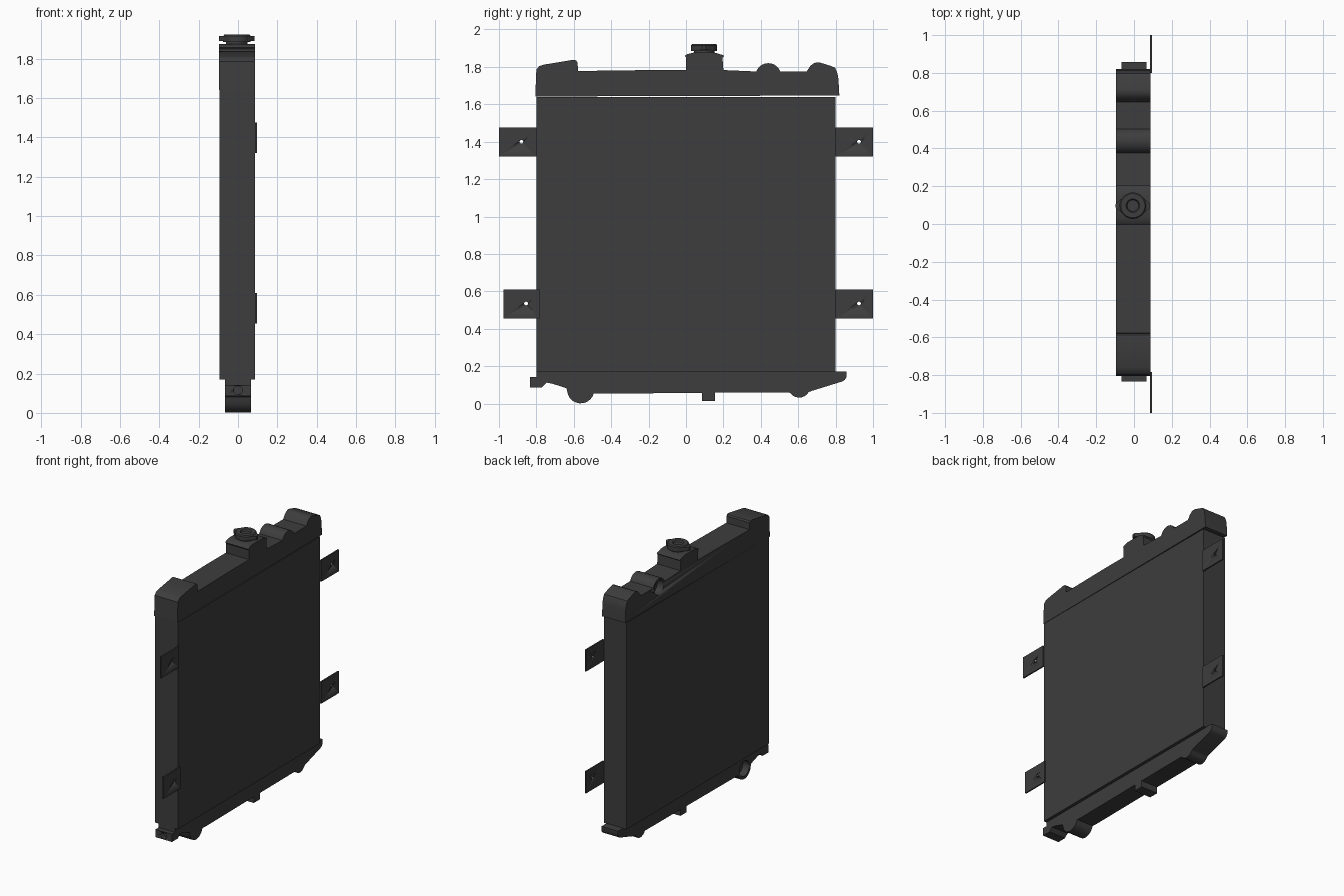
import bpy, bmesh, math
from mathutils import Matrix, Vector

if "Cube" in bpy.data.objects:
    bpy.data.objects.remove(bpy.data.objects["Cube"])

mat = bpy.data.materials.new("dark_grey_metal")
mat.diffuse_color = (0.047, 0.047, 0.047, 1)
mat.use_nodes = True
mat.node_tree.nodes["Principled BSDF"].inputs["Base Color"].default_value = mat.diffuse_color


def finish(name, bm, angle=35):
    bmesh.ops.recalc_face_normals(bm, faces=bm.faces)
    me = bpy.data.meshes.new(name)
    bm.to_mesh(me)
    bm.free()
    me.materials.append(mat)
    ob = bpy.data.objects.new(name, me)
    bpy.context.collection.objects.link(ob)
    bpy.ops.object.select_all(action='DESELECT')
    ob.select_set(True)
    bpy.context.view_layer.objects.active = ob
    bpy.ops.object.shade_smooth_by_angle(angle=math.radians(angle))
    return ob


def box(name, x0, x1, y0, y1, z0, z1):
    bm = bmesh.new()
    bmesh.ops.create_cube(bm, size=1, matrix=Matrix.Translation(((x0 + x1) / 2, (y0 + y1) / 2, (z0 + z1) / 2))
                          @ Matrix.Diagonal((x1 - x0, y1 - y0, z1 - z0, 1)))
    return finish(name, bm)


def prism(name, pts, x0, x1):
    """Extrude a (y, z) side profile across x."""
    bm = bmesh.new()
    f = bm.faces.new([bm.verts.new((x0, y, z)) for y, z in pts])
    r = bmesh.ops.extrude_face_region(bm, geom=[f])
    bmesh.ops.translate(bm, vec=(x1 - x0, 0, 0), verts=[v for v in r['geom'] if isinstance(v, bmesh.types.BMVert)])
    return finish(name, bm)


def arc(cy, cz, r, a0, a1, n=10):
    return [(cy + r * math.cos(math.radians(a0 + (a1 - a0) * i / n)),
             cz + r * math.sin(math.radians(a0 + (a1 - a0) * i / n))) for i in range(n + 1)]


def bore(ob, centre, axis, r, depth):
    """Cut a round hole into an object."""
    bm = bmesh.new()
    bmesh.ops.create_cone(bm, cap_ends=True, segments=24, radius1=r, radius2=r, depth=depth,
                          matrix=Matrix.Translation(centre) @ Vector((0, 0, 1)).rotation_difference(Vector(axis)).to_matrix().to_4x4())
    cutter = finish("hole_cutter", bm)
    cutter.hide_render = True
    m = ob.modifiers.new("hole", 'BOOLEAN')
    m.operation, m.solver, m.object = 'DIFFERENCE', 'EXACT', cutter
    bpy.context.view_layer.objects.active = ob
    bpy.ops.object.modifier_apply(modifier=m.name)
    bpy.data.objects.remove(cutter)


def lathe(name, prof, cx, cy, n=32):
    bm = bmesh.new()
    rings = [[bm.verts.new((cx + r * math.cos(2 * math.pi * i / n), cy + r * math.sin(2 * math.pi * i / n), z))
              for i in range(n)] for r, z in prof]
    for a, b in zip(rings, rings[1:]):
        for i in range(n):
            bm.faces.new((a[i], a[(i + 1) % n], b[(i + 1) % n], b[i]))
    bm.faces.new(rings[0])
    bm.faces.new(rings[-1])
    return finish(name, bm)


# Finned core block
box("radiator_core", -0.093, 0.087, -0.80, 0.80, 0.17, 1.64)

# Top tank with humps, raised filler neck and a recessed inlet
top = ([(0.82, 1.647), (0.815, 1.735), (0.81, 1.765), (0.797, 1.795), (0.775, 1.805), (0.72, 1.822), (0.70, 1.825),
        (0.68, 1.818), (0.665, 1.805), (0.645, 1.775)]
       + arc(0.44, 1.752, 0.068, 20, 160)
       + [(0.20, 1.783), (0.195, 1.85), (0.205, 1.858), (0.195, 1.864), (0.155, 1.876), (0.04, 1.876),
          (0.005, 1.868), (-0.006, 1.858), (0.0, 1.85), (0.0, 1.783),
          (-0.20, 1.783), (-0.577, 1.778), (-0.58, 1.825), (-0.588, 1.835), (-0.602, 1.838),
          (-0.76, 1.812), (-0.785, 1.804), (-0.80, 1.785), (-0.806, 1.642)])
tank = prism("top_tank", top, -0.096, 0.087)
bore(tank, (-0.096, 0.44, 1.755), (1, 0, 0), 0.052, 0.10)

# Bottom tank with outlet hump, drain stub and end fitting
bottom = ([(-0.80, 0.172), (-0.80, 0.142), (-0.835, 0.142), (-0.835, 0.087), (-0.77, 0.087), (-0.745, 0.112),
           (-0.71, 0.105), (-0.64, 0.082)]
          + arc(-0.563, 0.074, 0.073, 185, 345)
          + [(-0.46, 0.053), (0.085, 0.057), (0.085, 0.013), (0.155, 0.013), (0.155, 0.058), (0.545, 0.06)]
          + arc(0.605, 0.09, 0.058, 215, 330)
          + [(0.67, 0.067), (0.835, 0.118), (0.85, 0.128), (0.858, 0.142), (0.858, 0.172)])
low = prism("bottom_tank", bottom, -0.065, 0.065)
bore(low, (-0.065, -0.563, 0.076), (1, 0, 0), 0.055, 0.10)
bore(low, (0, -0.835, 0.115), (0, 1, 0), 0.022, 0.06)

# Filler cap: stem, stepped disc with dished centre, and two grip ears
CX, CY = -0.006, 0.097
lathe("filler_cap", [(0.055, 1.87), (0.055, 1.886), (0.07, 1.886), (0.07, 1.915), (0.064, 1.922), (0.036, 1.922),
                     (0.03, 1.910), (0.012, 1.910)], CX, CY)
for s, tip in ((-1, -0.097), (1, 0.085)):
    bm = bmesh.new()
    pts = [(CX + s * 0.055, CY - 0.042), (tip - s * 0.006, CY - 0.016), (tip, CY - 0.008),
           (tip, CY + 0.008), (tip - s * 0.006, CY + 0.016), (CX + s * 0.055, CY + 0.042)]
    f = bm.faces.new([bm.verts.new((x, y, 1.89)) for x, y in pts])
    r = bmesh.ops.extrude_face_region(bm, geom=[f])
    bmesh.ops.translate(bm, vec=(0, 0, 0.025), verts=[v for v in r['geom'] if isinstance(v, bmesh.types.BMVert)])
    finish("cap_ear", bm)

# Mounting brackets with bolt holes
for name, y0, y1, z0, z1, hy, hz in (
        ("bracket_upper_right", 0.80, 1.0, 1.322, 1.475, 0.925, 1.40),
        ("bracket_lower_right", 0.80, 1.0, 0.455, 0.61, 0.925, 0.535),
        ("bracket_upper_left", -1.0, -0.80, 1.322, 1.475, -0.88, 1.40),
        ("bracket_lower_left", -0.977, -0.783, 0.455, 0.61, -0.855, 0.535)):
    b = box(name, 0.086, 0.096, y0, y1, z0, z1)
    bore(b, (0.091, hy, hz), (1, 0, 0), 0.01, 0.05)
